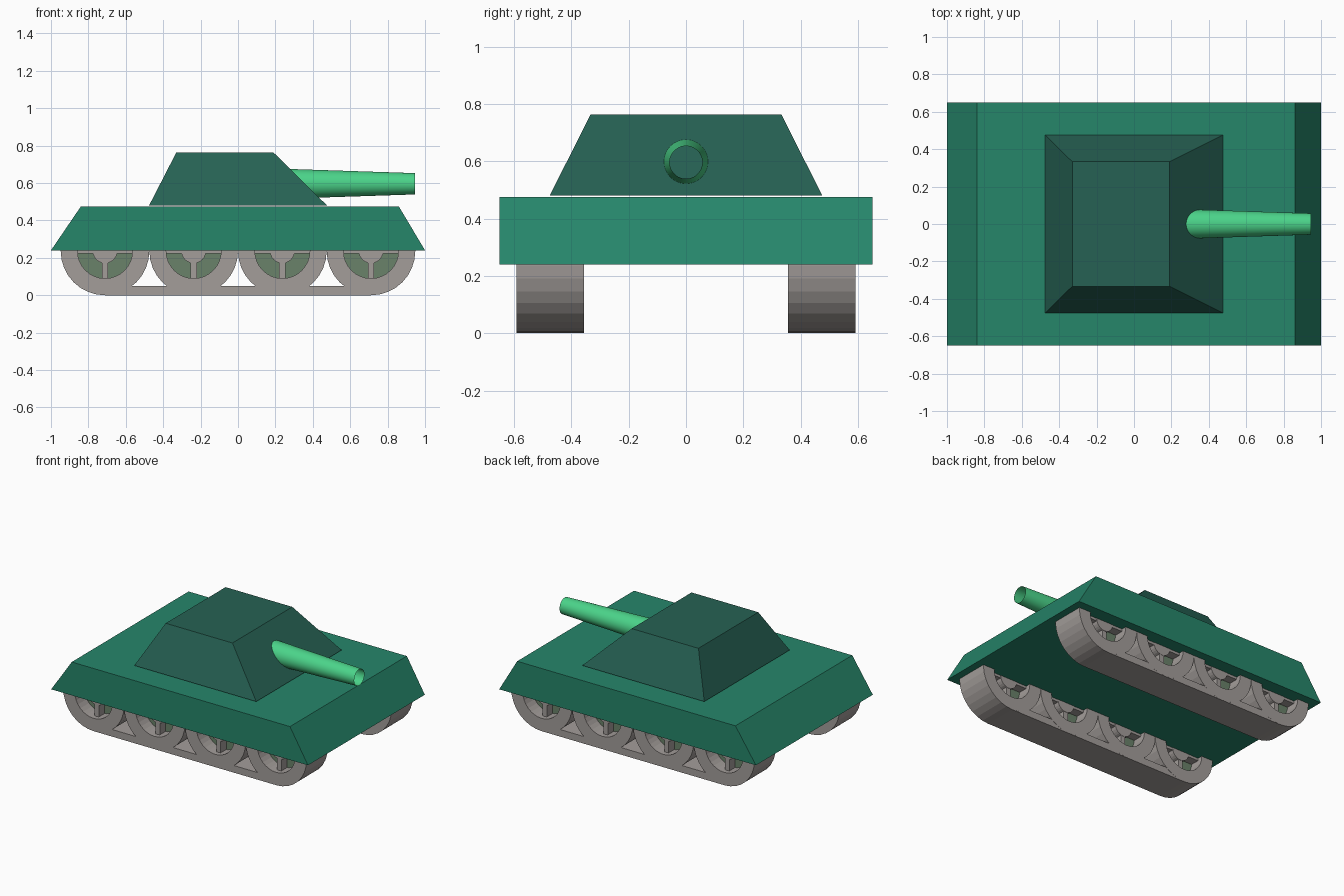
import bpy, bmesh, math
from mathutils import Matrix, Vector

cube = bpy.data.objects.get("Cube")
if cube:
    bpy.data.objects.remove(cube, do_unlink=True)


def material(name, rgb):
    lin = [((c / 255 + 0.055) / 1.055) ** 2.4 for c in rgb] + [1]
    m = bpy.data.materials.new(name)
    m.use_nodes = True
    m.diffuse_color = lin
    m.node_tree.nodes["Principled BSDF"].inputs["Base Color"].default_value = lin
    return m


HULL = material("hull green", (38, 134, 106))
TURRET = material("turret dark green", (38, 97, 83))
BARREL = material("barrel bright green", (75, 212, 138))
GREY = material("track grey", (163, 157, 154))
DISC = material("wheel disc green", (106, 130, 106))


def finish(bm, name, mat, smooth=False):
    bmesh.ops.recalc_face_normals(bm, faces=bm.faces)
    mesh = bpy.data.meshes.new(name)
    bm.to_mesh(mesh)
    bm.free()
    mesh.materials.append(mat)
    ob = bpy.data.objects.new(name, mesh)
    bpy.context.collection.objects.link(ob)
    if smooth:
        bpy.ops.object.select_all(action='DESELECT')
        ob.select_set(True)
        bpy.context.view_layer.objects.active = ob
        bpy.ops.object.shade_smooth_by_angle(angle=math.radians(30))
    return ob


def tapered_block(bm, low, high):
    """Block between two rectangles, each (x0, x1, y0, y1, z)."""
    rings = []
    for x0, x1, y0, y1, z in (low, high):
        corners = ((x0, y0), (x1, y0), (x1, y1), (x0, y1))
        rings.append([bm.verts.new((x, y, z)) for x, y in corners])
    bm.faces.new(rings[0])
    bm.faces.new(rings[1])
    for i in range(4):
        j = (i + 1) % 4
        bm.faces.new((rings[0][i], rings[0][j], rings[1][j], rings[1][i]))


def box(bm, x, y, z, hx, hy, hz):
    rect = (x - hx, x + hx, y - hy, y + hy)
    tapered_block(bm, rect + (z - hz,), rect + (z + hz,))


def lathe(bm, profile, centre, axis, sides, closed=False, caps=False):
    """Revolve (radius, offset) points around an axis through centre."""
    turn = Vector((0, 0, 1)).rotation_difference(Vector(axis)).to_matrix().to_4x4()
    place = Matrix.Translation(centre) @ turn
    rings = []
    for r, h in profile:
        angles = [2 * math.pi * i / sides for i in range(sides)]
        rings.append([bm.verts.new(place @ Vector((r * math.cos(a), r * math.sin(a), h)))
                      for a in angles])
    pairs = list(zip(rings, rings[1:]))
    if closed:
        pairs.append((rings[-1], rings[0]))
    for a, b in pairs:
        for i in range(sides):
            j = (i + 1) % sides
            bm.faces.new((a[i], a[j], b[j], b[i]))
    if caps:
        bm.faces.new(rings[0])
        bm.faces.new(rings[-1])


# Hull with sloped ends
bm = bmesh.new()
tapered_block(bm, (-1, 1, -0.65, 0.65, 0.24), (-0.84, 0.86, -0.65, 0.65, 0.475))
finish(bm, "hull", HULL)

# Turret, just clear of the hull deck
bm = bmesh.new()
tapered_block(bm, (-0.475, 0.475, -0.475, 0.475, 0.481),
              (-0.33, 0.19, -0.333, 0.333, 0.763))
finish(bm, "turret", TURRET)

# Open tapered gun tube
bm = bmesh.new()
lathe(bm, [(0.08, 0.25), (0.057, 0.945)], (0, 0, 0.596), (1, 0, 0), 64)
finish(bm, "gun_barrel", BARREL, smooth=True)

# Running gear on both sides
R = 0.237
HALF = 0.118
INSET = 0.085
for side, sy in (("left", 0.473), ("right", -0.473)):
    for n in range(4):
        x = (n - 1.5) * 2 * R
        centre = (x, sy, R)

        # Rim
        bm = bmesh.new()
        lathe(bm, [(R, -HALF), (R, HALF), (0.147, HALF), (0.147, -HALF)],
              centre, (0, 1, 0), 32, closed=True)
        finish(bm, f"{side}_wheel_rim_{n + 1}", GREY)

        # Hub and cross spokes, set back from the rim
        bm = bmesh.new()
        lathe(bm, [(0.066, -INSET), (0.066, INSET)], centre, (0, 1, 0), 24, caps=True)
        box(bm, x, sy, R, 0.15, INSET - 0.002, 0.015)
        box(bm, x, sy, R, 0.017, INSET - 0.002, 0.15)
        finish(bm, f"{side}_wheel_spokes_{n + 1}", GREY)

        # Backing disc
        bm = bmesh.new()
        lathe(bm, [(0.15, -0.02), (0.15, 0.02)], centre, (0, 1, 0), 32, caps=True)
        finish(bm, f"{side}_wheel_disc_{n + 1}", DISC)

    # Ground run of the track
    bm = bmesh.new()
    box(bm, 0, sy, 0.025, 3 * R, HALF - 0.0005, 0.025)
    finish(bm, f"{side}_track", GREY)
